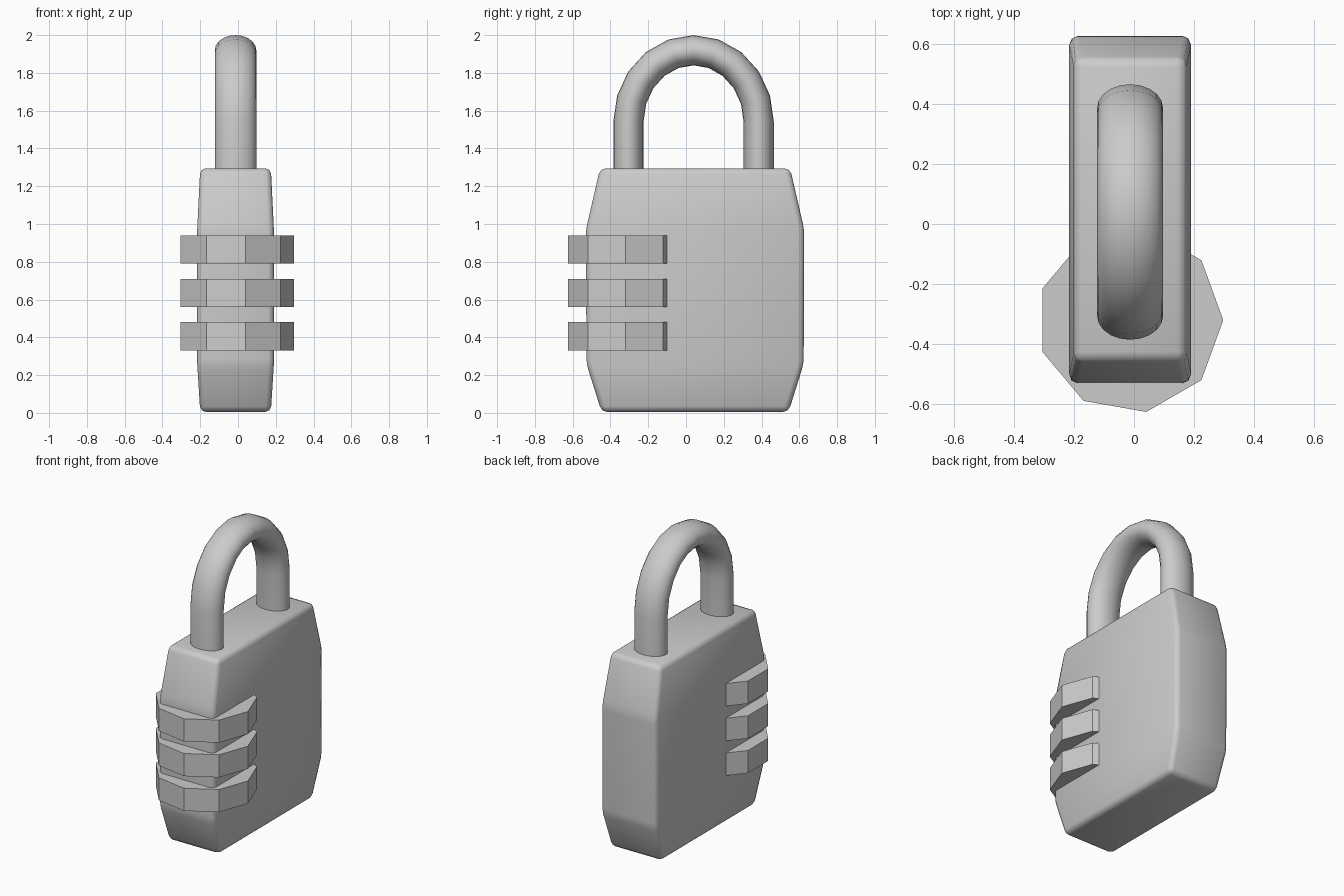
import bpy, bmesh
from math import sin, cos, pi, radians
from mathutils import Vector

cube = bpy.data.objects.get("Cube")
if cube:
    bpy.data.objects.remove(cube)

grey = bpy.data.materials.new("plain grey")
grey.use_nodes = True
colour = (0.6, 0.6, 0.6, 1)
grey.diffuse_color = colour
grey.node_tree.nodes["Principled BSDF"].inputs["Base Color"].default_value = colour

CX = -0.013  # shared centre line of all parts


def loft(name, rings):
    """Skin a list of closed rings and cap both ends."""
    bm = bmesh.new()
    loops = [[bm.verts.new(p) for p in ring] for ring in rings]
    n = len(loops[0])
    for a, b in zip(loops, loops[1:]):
        for i in range(n):
            j = (i + 1) % n
            bm.faces.new((a[i], a[j], b[j], b[i]))
    bm.faces.new(loops[0])
    bm.faces.new(loops[-1])
    bmesh.ops.recalc_face_normals(bm, faces=bm.faces)
    mesh = bpy.data.meshes.new(name)
    bm.to_mesh(mesh)
    bm.free()
    mesh.materials.append(grey)
    obj = bpy.data.objects.new(name, mesh)
    bpy.context.collection.objects.link(obj)
    return obj


def smooth(obj, degrees):
    bpy.ops.object.select_all(action="DESELECT")
    obj.select_set(True)
    bpy.context.view_layer.objects.active = obj
    bpy.ops.object.shade_smooth_by_angle(angle=radians(degrees))


# Lock body: tapered at top and bottom, with rounded edges
sections = [(0.005, 0.187, 0.495), (0.26, 0.203, 0.575),
            (0.97, 0.203, 0.578), (1.295, 0.187, 0.503)]
body = loft("lock_body", [
    [(CX + sx * hx, 0.048 + sy * hy, z)
     for sx, sy in ((-1, -1), (1, -1), (1, 1), (-1, 1))]
    for z, hx, hy in sections])
bevel = body.modifiers.new("rounded edges", "BEVEL")
bevel.width = 0.03
bevel.segments = 2
bevel.limit_method = "ANGLE"
bevel.angle_limit = radians(10)
bpy.ops.object.select_all(action="DESELECT")
body.select_set(True)
bpy.context.view_layer.objects.active = body
bpy.ops.object.modifier_apply(modifier=bevel.name)
smooth(body, 50)

# Shackle: oval tube swept along two legs and an arch
A, B, SPRING, STEPS, SIDES = 0.345, 0.38, 1.54, 10, 20
path = [(Vector((CX, 0.04 + A, 1.2)), Vector((0, 1, 0)))]
for i in range(STEPS + 1):
    t = pi * i / STEPS
    path.append((Vector((CX, 0.04 + A * cos(t), SPRING + B * sin(t))),
                 Vector((0, B * cos(t), A * sin(t))).normalized()))
path.append((Vector((CX, 0.04 - A, 1.2)), Vector((0, -1, 0))))
across = Vector((1, 0, 0))
shackle = loft("shackle", [
    [centre + across * 0.11 * cos(2 * pi * k / SIDES) + out * 0.08 * sin(2 * pi * k / SIDES)
     for k in range(SIDES)]
    for centre, out in path])
smooth(shackle, 60)

# Three nine-sided number dials
for index, z in enumerate((0.33, 0.56, 0.79)):
    loft(f"dial_{index + 1}", [
        [(CX + 0.31 * cos(2 * pi * k / 9), -0.32 + 0.31 * sin(2 * pi * k / 9), height)
         for k in range(9)]
        for height in (z, z + 0.15)])
